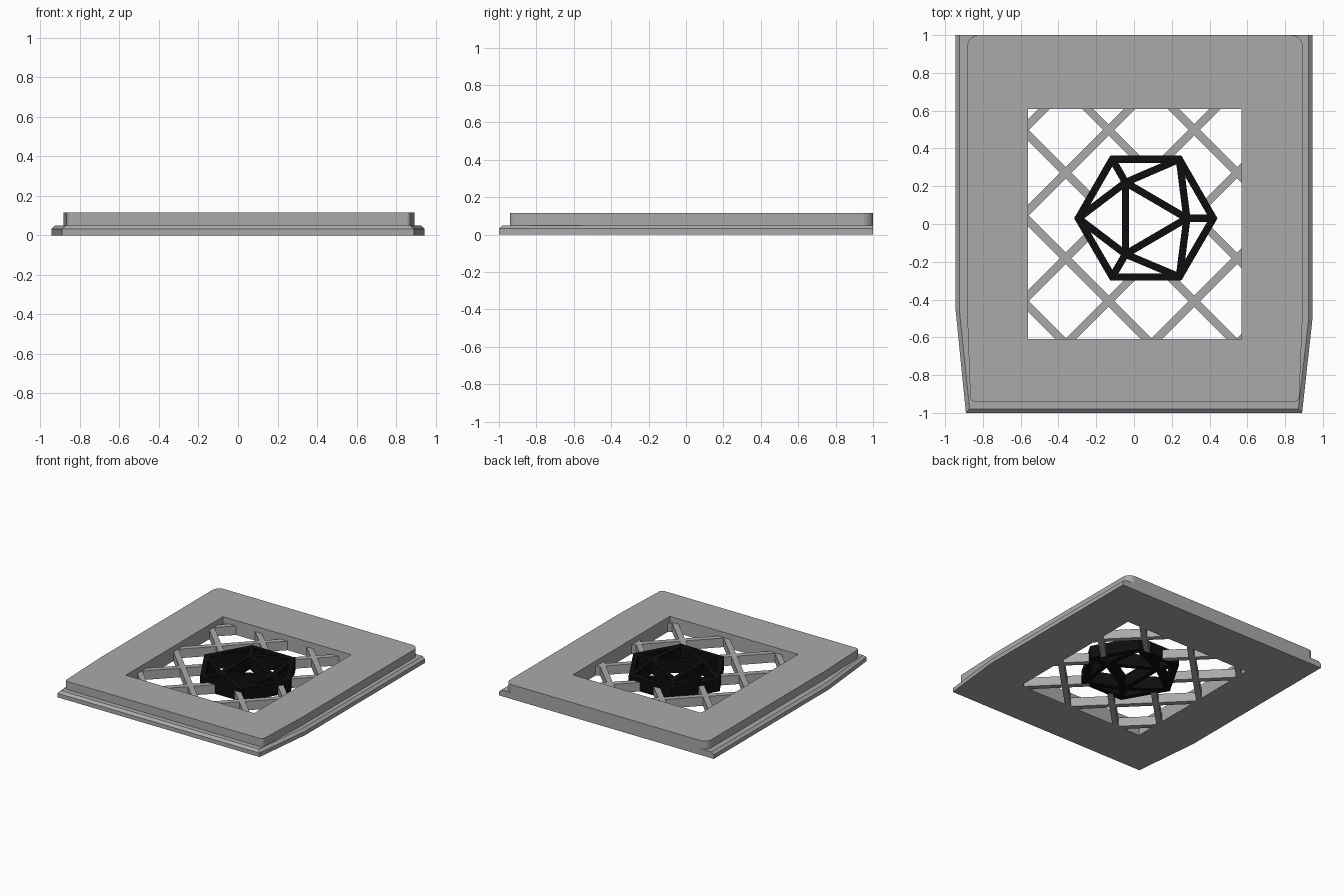
import bpy, bmesh, math
from mathutils import Vector

if "Cube" in bpy.data.objects:
    bpy.data.objects.remove(bpy.data.objects["Cube"])


def material(name, v):
    m = bpy.data.materials.new(name)
    m.diffuse_color = (v, v, v, 1)
    m.use_nodes = True
    m.node_tree.nodes["Principled BSDF"].inputs["Base Color"].default_value = m.diffuse_color
    return m


GREY = material("mid_grey", 0.40)
BLACK = material("near_black", 0.004)


def finish(bm, name, mat):
    bmesh.ops.recalc_face_normals(bm, faces=bm.faces[:])
    me = bpy.data.meshes.new(name)
    bm.to_mesh(me)
    bm.free()
    ob = bpy.data.objects.new(name, me)
    bpy.context.collection.objects.link(ob)
    if mat:
        me.materials.append(mat)
    return ob


def loft(bm, loops):
    """Closed solid through loops of (outline, z) with equal point counts."""
    rings = [[bm.verts.new((x, y, z)) for x, y in pts] for pts, z in loops]
    for a, b in zip(rings, rings[1:]):
        for i in range(len(a)):
            j = (i + 1) % len(a)
            bm.faces.new((a[i], a[j], b[j], b[i]))
    bm.faces.new(rings[0][::-1])
    bm.faces.new(rings[-1])


def rounded(corners, steps=6):
    """Outline from (x, y, radius) corners."""
    out = []
    for i, (x, y, r) in enumerate(corners):
        p = Vector((x, y))
        a = (Vector(corners[i - 1][:2]) - p).normalized()
        b = (Vector(corners[(i + 1) % len(corners)][:2]) - p).normalized()
        if r == 0:
            out.append((x, y))
            continue
        half = a.angle(b) / 2
        c = p + (a + b).normalized() * r / math.sin(half)
        d0 = p + a * r / math.tan(half) - c
        d1 = p + b * r / math.tan(half) - c
        for k in range(steps + 1):
            d = d0.lerp(d1, k / steps).normalized() * r
            out.append(tuple(c + d))
    return out


def bar(bm, p, q, width, z0, z1, extend=0.0):
    p, q = Vector(p), Vector(q)
    d = (q - p).normalized()
    n = Vector((-d.y, d.x)) * width / 2
    p, q = p - d * extend, q + d * extend
    pts = [p - n, q - n, q + n, p + n]
    loft(bm, [(pts, z0), (pts, z1)])


# Window cutter
X0, X1, Y0, Y1 = -0.56, 0.57, -0.61, 0.61
bm = bmesh.new()
win = [(X0, Y0), (X1, Y0), (X1, Y1), (X0, Y1)]
loft(bm, [(win, -0.2), (win, 0.3)])
cutter = finish(bm, "window_cutter", None)
cutter.hide_render = True
cutter.hide_viewport = True


def cut_window(ob):
    mod = ob.modifiers.new("window", 'BOOLEAN')
    mod.object = cutter
    mod.operation = 'DIFFERENCE'
    mod.solver = 'EXACT'


# Lower flange, chamfered on the front and sides and flat at the back
def flange(inset):
    i = inset
    return [(-0.945 + i, 1), (-0.945 + i, -0.45), (-0.89 + i, -1 + i),
            (0.89 - i, -1 + i), (0.945 - i, -0.5), (0.945 - i, 1)]


bm = bmesh.new()
loft(bm, [(flange(0), 0), (flange(0), 0.032), (flange(0.02), 0.05)])
cut_window(finish(bm, "lower_flange", GREY))

# Raised panel with rounded corners
panel = rounded([(-0.883, 1, 0.06), (-0.883, -0.47, 0), (-0.866, -0.94, 0.025),
                 (0.874, -0.94, 0.025), (0.893, -0.47, 0), (0.893, 1, 0.06)])
bm = bmesh.new()
loft(bm, [(panel, 0.05), (panel, 0.115)])
cut_window(finish(bm, "raised_panel", GREY))

# Wireframe emblem made of straight bars
L, UL, UR = (-0.295, 0.03), (-0.115, 0.343), (0.24, 0.343)
R, LR, LL = (0.42, 0.03), (0.24, -0.28), (-0.115, -0.28)
A, B, C = (-0.045, 0.22), (-0.045, -0.16), (0.28, 0.03)
HEX = [L, LL, LR, R, UR, UL]
edges = [(HEX[i - 1], HEX[i]) for i in range(6)]
edges += [(A, B), (A, C), (B, C), (A, UL), (A, L), (A, UR),
          (B, L), (B, LL), (B, LR), (C, UR), (C, LR), (C, R)]
bm = bmesh.new()
for p, q in edges:
    bar(bm, p, q, 0.038, 0.0, 0.10, 0.01)
finish(bm, "wire_emblem", BLACK)


# Diagonal lattice, clipped to the window and interrupted by the emblem
def clip(p, d, poly):
    """Parameter range of the line p + t*d inside a convex CCW polygon."""
    t0, t1 = -9.0, 9.0
    for i in range(len(poly)):
        a, b = Vector(poly[i - 1]), Vector(poly[i])
        n = Vector((a.y - b.y, b.x - a.x))
        den, num = n.dot(d), n.dot(a - p)
        if den > 1e-9:
            t0 = max(t0, num / den)
        elif den < -1e-9:
            t1 = min(t1, num / den)
        elif num > 0:
            return None
    return (t0, t1) if t1 > t0 else None


bm = bmesh.new()
for slope, start in ((-1, -0.995), (1, -1.085)):
    d = Vector((1, slope)).normalized()
    for k in range(6):
        c = start + 0.453 * k
        p = Vector((c / 2, -slope * c / 2))
        span = clip(p, d, win)
        if not span:
            continue
        s0, s1 = span[0] - 0.025, span[1] + 0.025
        hole = clip(p, d, HEX)
        parts = [(s0, hole[0]), (hole[1], s1)] if hole else [(s0, s1)]
        for a, b in parts:
            bar(bm, p + d * a, p + d * b, 0.043, 0.0, 0.072)
finish(bm, "diagonal_lattice", GREY)
